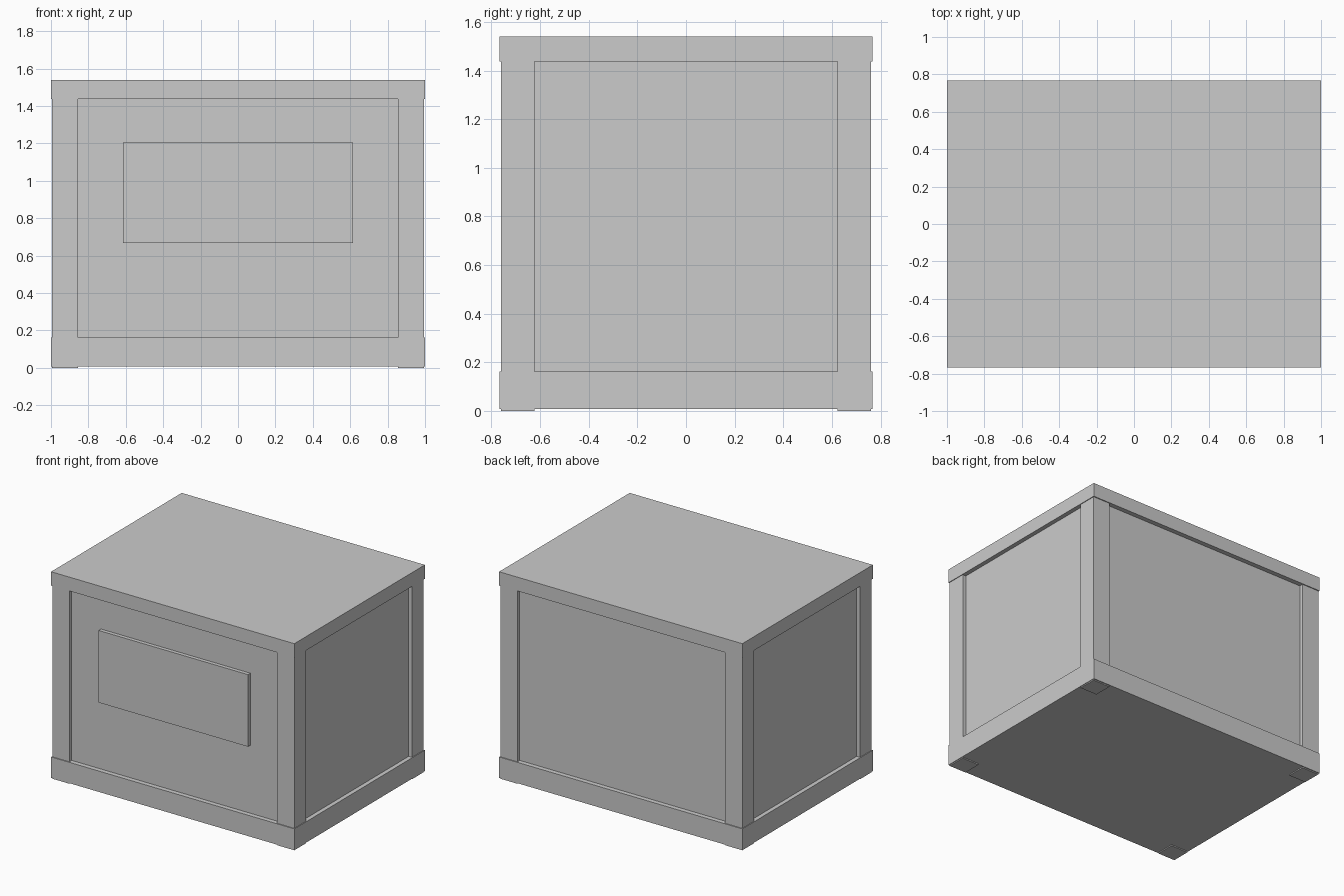
import bpy

if "Cube" in bpy.data.objects:
    bpy.data.objects.remove(bpy.data.objects["Cube"])


def box(name, x0, x1, y0, y1, z0, z1):
    """Axis-aligned box between two corners."""
    bpy.ops.mesh.primitive_cube_add(
        size=1, location=((x0 + x1) / 2, (y0 + y1) / 2, (z0 + z1) / 2))
    ob = bpy.context.object
    ob.name = name
    ob.scale = (x1 - x0, y1 - y0, z1 - z0)
    bpy.ops.object.transform_apply(location=False, rotation=False, scale=True)
    return ob


# base plinth, lid and recessed body
box("base", -1, 1, -0.767, 0.767, 0.008, 0.163)
box("lid", -1, 1, -0.767, 0.767, 1.437, 1.54)
box("body", -0.968, 0.968, -0.732, 0.732, 0.1, 1.48)

# corner posts, running through the base to form tiny feet
for sx, side in ((-1, "left"), (1, "right")):
    for sy, end in ((-1, "front"), (1, "back")):
        xs = sorted((sx * 0.855, sx * 0.995))
        ys = sorted((sy * 0.622, sy * 0.76))
        box(f"{end}_{side}_post", *xs, *ys, 0, 1.48)

# raised plaque on the front
box("front_plaque", -0.614, 0.614, -0.76, -0.70, 0.668, 1.204)
